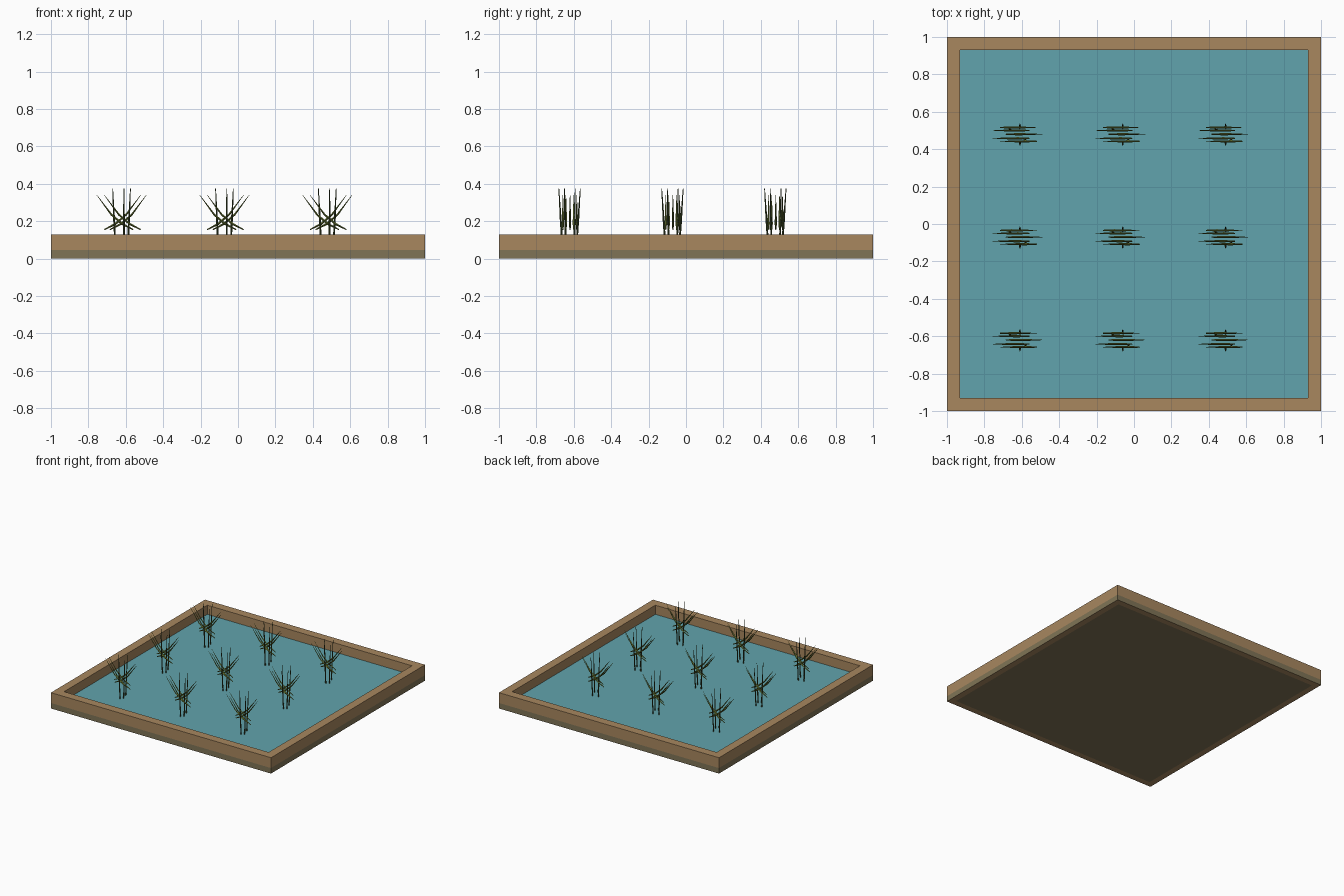
import bpy, bmesh
from mathutils import Vector

cube = bpy.data.objects.get("Cube")
if cube:
    bpy.data.objects.remove(cube, do_unlink=True)


def material(name, rgb):
    linear = [((c / 255 + 0.055) / 1.055) ** 2.4 for c in rgb] + [1]
    mat = bpy.data.materials.new(name)
    mat.use_nodes = True
    mat.diffuse_color = linear
    mat.node_tree.nodes["Principled BSDF"].inputs["Base Color"].default_value = linear
    return mat


WOOD = material("wood brown", (168, 135, 95))
MUD = material("mud olive", (128, 116, 86))
WATER = material("water teal", (97, 164, 173))
LEAF = material("leaf green", (108, 122, 52))
STEM = material("stem dark green", (70, 84, 48))


def add_object(name, bm, mats):
    bmesh.ops.recalc_face_normals(bm, faces=bm.faces)
    mesh = bpy.data.meshes.new(name)
    bm.to_mesh(mesh)
    bm.free()
    for mat in mats:
        mesh.materials.append(mat)
    obj = bpy.data.objects.new(name, mesh)
    bpy.context.collection.objects.link(obj)
    return obj


def box(bm, half_x, half_y, low, high):
    made = bmesh.ops.create_cube(bm, size=1)
    for v in made["verts"]:
        v.co = Vector((v.co.x * 2 * half_x, v.co.y * 2 * half_y,
                       low if v.co.z < 0 else high))


RIM, BED, SURFACE, TOP = 0.07, 0.045, 0.055, 0.13
INNER = 1 - RIM

# Mud bed with the underside of the wooden frame showing round its edge
bm = bmesh.new()
box(bm, 1, 1, 0, BED)
bm.normal_update()
under = [f for f in bm.faces if f.normal.z < -0.5]
for face in bmesh.ops.inset_region(bm, faces=under, thickness=RIM)["faces"]:
    face.material_index = 1
add_object("mud_bed", bm, [MUD, WOOD])

# Wooden frame: a square ring profile swept up to the rim
bm = bmesh.new()
corners = [(-1, -1), (1, -1), (1, 1), (-1, 1)]
rings = [[bm.verts.new((x * s, y * s, z)) for x, y in corners]
         for s, z in ((1, BED), (1, TOP), (INNER, TOP), (INNER, BED))]
for i, ring in enumerate(rings):
    after = rings[(i + 1) % 4]
    for j in range(4):
        k = (j + 1) % 4
        bm.faces.new((ring[j], ring[k], after[k], after[j]))
add_object("wooden_frame", bm, [WOOD])

# Water
bm = bmesh.new()
box(bm, INNER, INNER, BED, SURFACE)
add_object("water", bm, [WATER])


def blade(bm, path, widths, index):
    """Four-sided tapering blade along a path, closed to a point."""
    path = [Vector(p) for p in path]
    rings = []
    for i, (p, w) in enumerate(zip(path, widths)):
        along = (path[min(i + 1, len(path) - 1)] - path[max(i - 1, 0)]).normalized()
        side = along.cross(Vector((0, 1, 0))).normalized()
        other = along.cross(side)
        rings.append([bm.verts.new(p + d * w) for d in (side, other, -side, -other)])
    faces = [bm.faces.new(rings[0])]
    for a, b in zip(rings, rings[1:]):
        for j in range(4):
            k = (j + 1) % 4
            faces.append(bm.faces.new((a[j], a[k], b[k], b[j])))
    faces.append(bm.faces.new(rings[-1]))
    for f in faces:
        f.material_index = index


# One reed tuft: upright stems and arching leaves
bm = bmesh.new()
stems = [((0.01, 0.033), (0.01, 0.055)), ((0.01, -0.04), (0.01, -0.06)),
         ((-0.035, 0.022), (-0.05, 0.028)), ((0.03, -0.022), (0.045, -0.03))]
for (x0, y0), (x1, y1) in stems:
    blade(bm, [(x0, y0, SURFACE), ((x0 + x1) / 2, (y0 + y1) / 2, 0.21), (x1, y1, 0.375)],
          (0.005, 0.005, 0.002), 0)
leaves = [(0.036, 1, 0.1), (0.02, -1, 0.135), (0, 1, 0.13),
          (-0.022, -1, 0.135), (-0.038, -1, 0.095)]
for y, way, reach in leaves:
    start = reach - 0.195
    path = [(way * (start + 0.195 * t), y, z)
            for t, z in ((0, 0.155), (0.3, 0.185), (0.6, 0.235), (1, 0.34))]
    blade(bm, path, (0.003, 0.006, 0.005, 0.001), 1)
tuft = add_object("reed_tuft", bm, [STEM, LEAF])

# Planted three by three
spots = [(x, y) for x in (-0.62, -0.07, 0.48) for y in (-0.62, -0.07, 0.48)]
for n, (x, y) in enumerate(spots):
    obj = tuft
    if n:
        obj = tuft.copy()
        obj.name = f"reed_tuft_{n + 1}"
        bpy.context.collection.objects.link(obj)
    obj.location = (x, y, 0)
